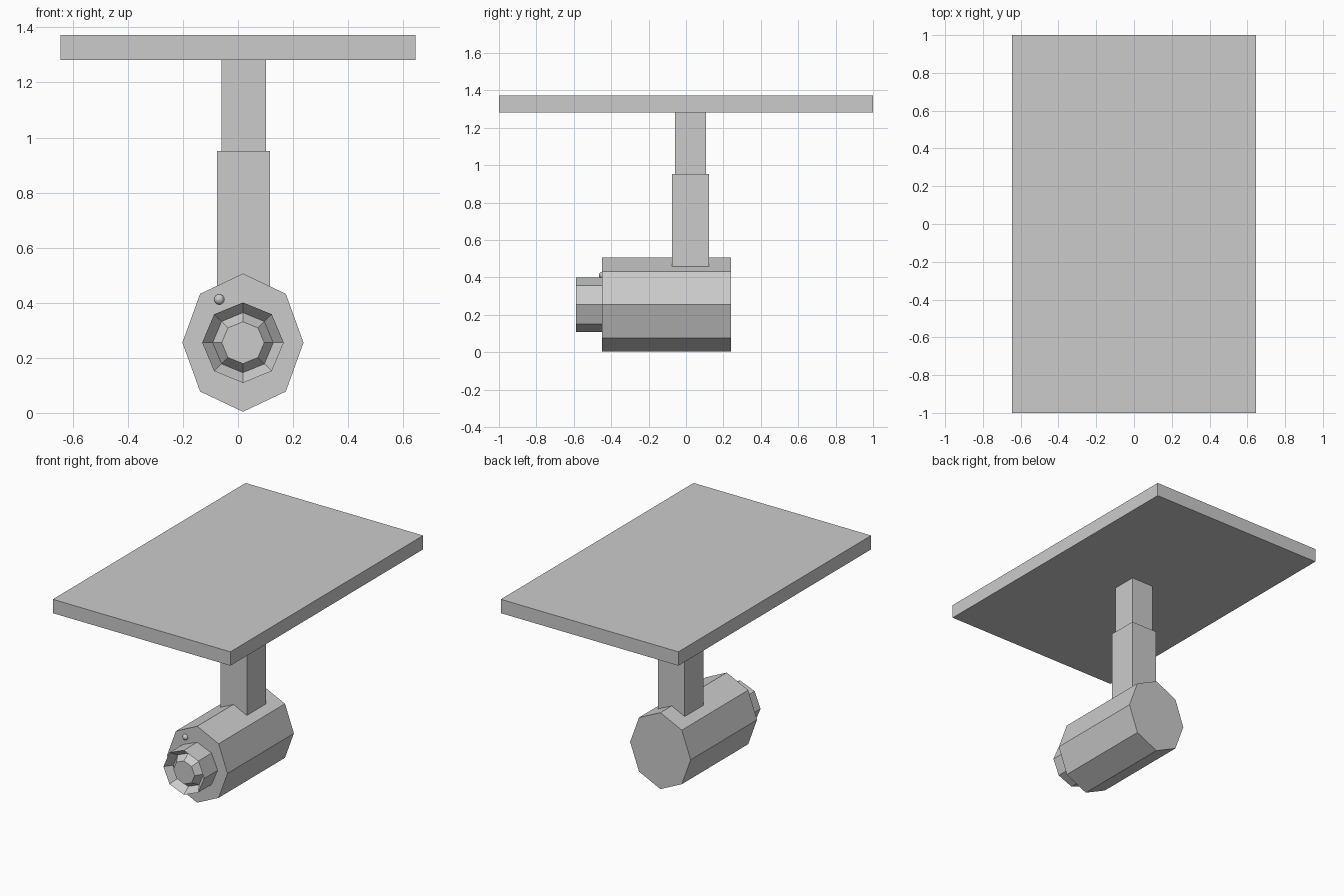
import bpy, bmesh, math

if "Cube" in bpy.data.objects:
    bpy.data.objects.remove(bpy.data.objects["Cube"])

CX, CZ = 0.018, 0.255  # shared axis of the camera body and lens


def box(name, x0, x1, y0, y1, z0, z1):
    bpy.ops.mesh.primitive_cube_add(
        size=1, location=((x0 + x1) / 2, (y0 + y1) / 2, (z0 + z1) / 2))
    ob = bpy.context.object
    ob.name = name
    ob.scale = (x1 - x0, y1 - y0, z1 - z0)


def loft_octagons(name, sections):
    """Join octagon rings (y, x radius, z radius) along y and cap both ends."""
    bm = bmesh.new()
    rings = []
    for y, rx, rz in sections:
        rings.append([bm.verts.new((CX + rx * math.cos(i * math.pi / 4), y,
                                    CZ + rz * math.sin(i * math.pi / 4)))
                      for i in range(8)])
    for a, b in zip(rings, rings[1:]):
        for i in range(8):
            j = (i + 1) % 8
            bm.faces.new((a[i], a[j], b[j], b[i]))
    bm.faces.new(rings[0])
    bm.faces.new(rings[-1])
    bmesh.ops.recalc_face_normals(bm, faces=bm.faces)
    me = bpy.data.meshes.new(name)
    bm.to_mesh(me)
    bm.free()
    bpy.context.collection.objects.link(bpy.data.objects.new(name, me))


# Ceiling plate and two-stage hanging post
box("ceiling_plate", -0.645, 0.645, -1, 1, 1.282, 1.373)
box("upper_post", -0.06, 0.102, -0.058, 0.107, 0.95, 1.283)
box("lower_post", -0.077, 0.116, -0.074, 0.123, 0.46, 0.952)

# Octagonal camera body
loft_octagons("camera_body", [(0.24, 0.22, 0.251), (-0.449, 0.22, 0.251)])

# Lens barrel: outer wall, sloped rim, groove, raised lens face
loft_octagons("lens_barrel", [(-0.448, 0.148, 0.146), (-0.588, 0.148, 0.146),
                              (-0.54, 0.11, 0.109), (-0.586, 0.077, 0.076)])

# Small indicator light
bpy.ops.mesh.primitive_uv_sphere_add(segments=12, ring_count=8, radius=0.019,
                                     location=(-0.068, -0.447, 0.412))
bpy.context.object.name = "indicator_light"
